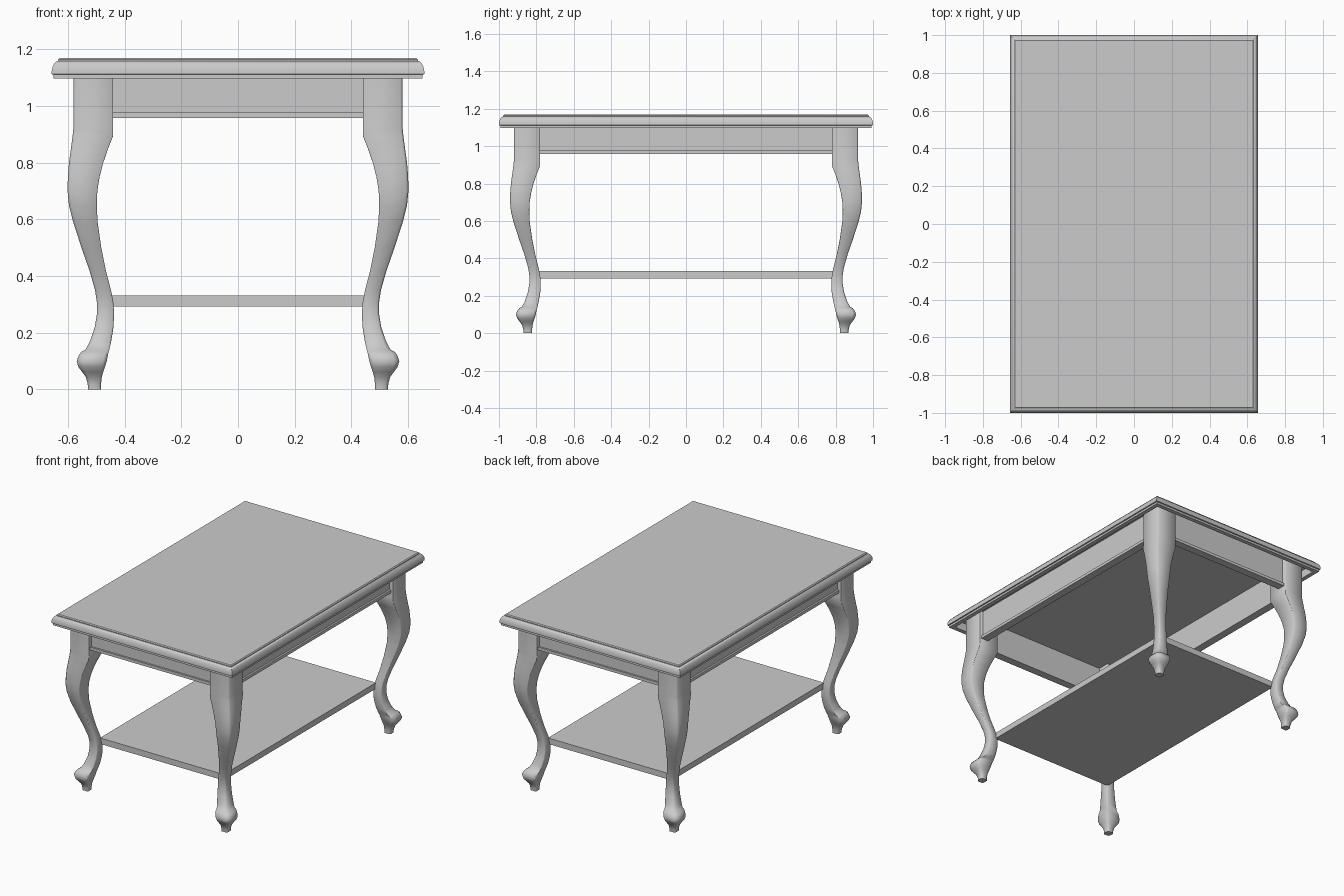
import bpy, bmesh

if "Cube" in bpy.data.objects:
    bpy.data.objects.remove(bpy.data.objects["Cube"])


def finish(name, bm, angle):
    bmesh.ops.recalc_face_normals(bm, faces=bm.faces)
    me = bpy.data.meshes.new(name)
    bm.to_mesh(me)
    bm.free()
    ob = bpy.data.objects.new(name, me)
    bpy.context.collection.objects.link(ob)
    bpy.ops.object.select_all(action='DESELECT')
    ob.select_set(True)
    bpy.context.view_layer.objects.active = ob
    bpy.ops.object.shade_smooth_by_angle(angle=angle)
    return ob


def loft(name, rings, angle=0.5):
    bm = bmesh.new()
    vs = [[bm.verts.new(p) for p in r] for r in rings]
    n = len(vs[0])
    for a, b in zip(vs, vs[1:]):
        for i in range(n):
            j = (i + 1) % n
            bm.faces.new((a[i], a[j], b[j], b[i]))
    bm.faces.new(vs[0])
    bm.faces.new(vs[-1])
    return finish(name, bm, angle)


def box(name, x0, x1, y0, y1, z0, z1):
    return loft(name, [[(x0, y0, z), (x1, y0, z), (x1, y1, z), (x0, y1, z)]
                       for z in (z0, z1)])


# Table top: moulded edge as (inset, z), starting in the recess underneath
HX, HY, CEIL = 0.657, 1.0, 1.15
edge = [(0.035, CEIL), (0.035, 1.097), (0.007, 1.097), (0.007, 1.110), (0.0, 1.112),
        (0.0, 1.122), (0.003, 1.137), (0.009, 1.149), (0.016, 1.156), (0.022, 1.158),
        (0.022, 1.163), (0.028, 1.168)]
loft("table_top", [[(sx * (HX - i), sy * (HY - i), z)
                    for sx, sy in ((-1, -1), (1, -1), (1, 1), (-1, 1))] for i, z in edge])

# Cabriole legs: (z, inner, outer, outer chamfer ratio, side chamfer ratio)
leg = [(CEIL, .44, .58, .05, 0), (.925, .44, .58, .05, 0), (.895, .44, .583, .05, .0),
       (.85, .458, .589, .06, .01), (.80, .475, .596, .07, .02), (.75, .488, .60, .08, .03),
       (.70, .496, .601, .08, .03), (.65, .498, .596, .09, .03), (.59, .495, .581, .09, .04),
       (.50, .482, .552, .10, .04), (.42, .466, .524, .11, .05), (.35, .448, .504, .12, .06),
       (.31, .440, .498, .12, .06), (.27, .437, .497, .12, .06), (.22, .439, .505, .13, .07),
       (.17, .447, .522, .14, .08), (.14, .454, .538, .15, .1), (.133, .456, .552, .15, .1),
       (.12, .459, .562, .16, .12), (.10, .463, .569, .17, .12), (.08, .469, .563, .17, .12),
       (.062, .475, .550, .17, .12), (.045, .480, .537, .18, .13), (.02, .483, .530, .2, .15),
       (0, .483, .529, .2, .15)]
DY = 0.34  # legs sit this much further out along y


def leg_ring(sx, sy, z, a, b, co, cs):
    o, s = co * (b - a), max(cs * (b - a), 0.001)
    pts = [(a + s, a), (b - s, a), (b, a + s), (b, b - o), (b - o, b),
           (a + s, b), (a, b - s), (a, a + s)]
    return [(sx * x, sy * (y + DY), z) for x, y in pts]


for sx, xn in ((-1, "left"), (1, "right")):
    for sy, yn in ((-1, "front"), (1, "back")):
        loft(f"{yn}_{xn}_leg", [leg_ring(sx, sy, *row) for row in leg], 0.85)

# Aprons with a bead along the lower edge
for s, xn, yn in ((-1, "left", "front"), (1, "right", "back")):
    box(f"{yn}_apron", -.46, .46, *sorted((s * .855, s * .895)), .957, CEIL)
    box(f"{xn}_apron", *sorted((s * .515, s * .555)), -.80, .80, .957, CEIL)
    box(f"{yn}_bead", -.441, .441, *sorted((s * .88, s * .907)), .957, .976)
    box(f"{xn}_bead", *sorted((s * .54, s * .567)), -.781, .781, .957, .976)

# Lower shelf
box("lower_shelf", -.45, .45, -.79, .79, .293, .332)
